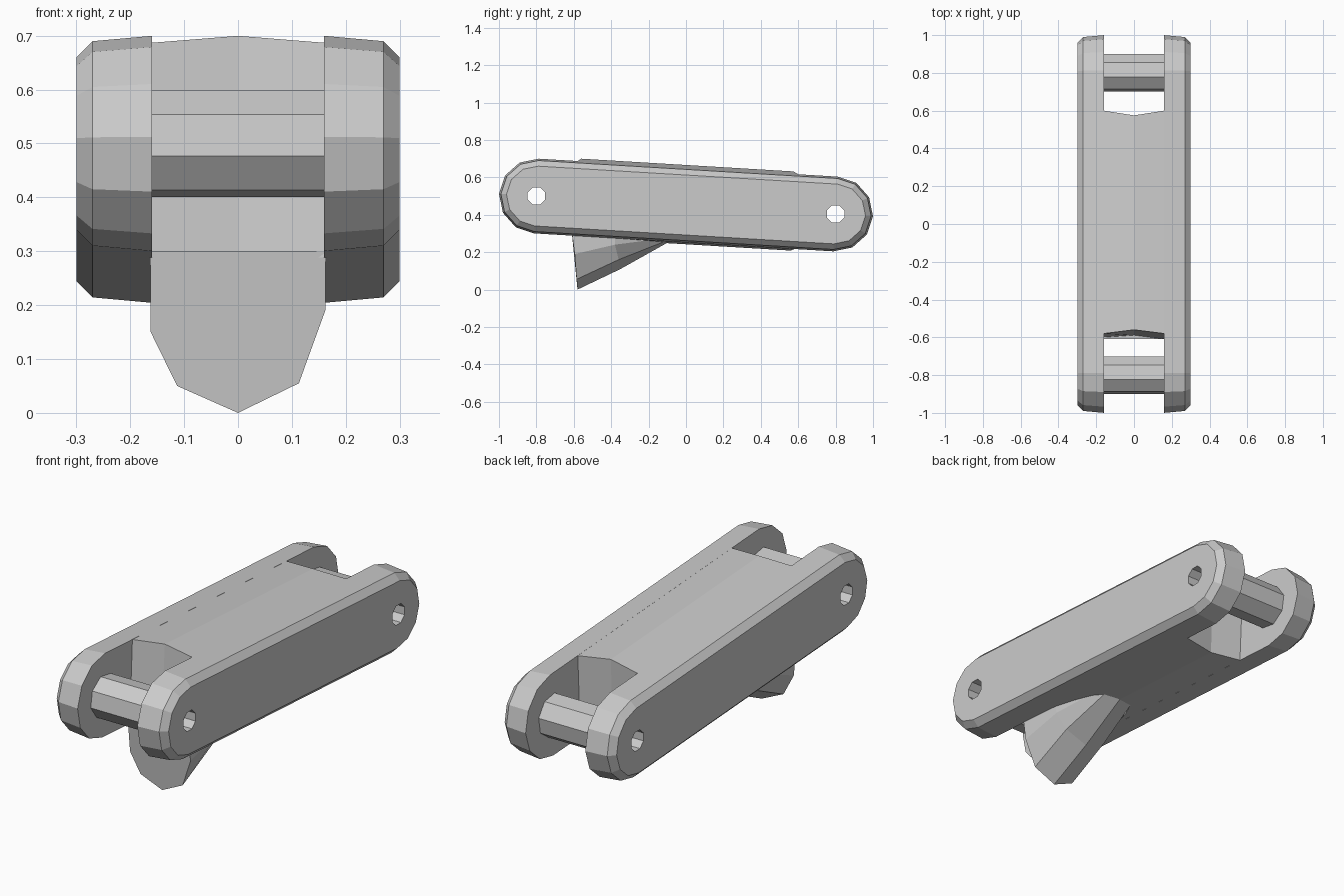
import bpy, bmesh
from math import sin, cos, pi, radians

if "Cube" in bpy.data.objects:
    bpy.data.objects.remove(bpy.data.objects["Cube"])

PINS = [(-0.8, 0.5), (0.8, 0.404)]          # pin axes (y, z)
SLOPE = (PINS[1][1] - PINS[0][1]) / 1.6
TILT = SLOPE


def axis_z(y):
    return PINS[0][1] + SLOPE * (y + 0.8)


def make(name, verts, faces):
    me = bpy.data.meshes.new(name)
    me.from_pydata(verts, [], faces)
    bm = bmesh.new()
    bm.from_mesh(me)
    bmesh.ops.recalc_face_normals(bm, faces=bm.faces)
    bm.to_mesh(me)
    bm.free()
    ob = bpy.data.objects.new(name, me)
    bpy.context.collection.objects.link(ob)
    return ob


def loft(name, rings, caps=None):
    n = len(rings[0])
    verts = [p for r in rings for p in r]
    faces = [(k * n + i, k * n + (i + 1) % n, (k + 1) * n + (i + 1) % n, (k + 1) * n + i)
             for k in range(len(rings) - 1) for i in range(n)]
    last = (len(rings) - 1) * n
    for c in caps or [range(n)]:
        faces += [tuple(c), tuple(last + i for i in c)]
    return make(name, verts, faces)


def circle(x, y, z, r, n, start):
    return [(x, y + r * cos(start + 2 * pi * i / n), z + r * sin(start + 2 * pi * i / n))
            for i in range(n)]


def stadium(x, r):
    pts = []
    for (y, z), a0 in ((PINS[1], -pi / 2), (PINS[0], pi / 2)):
        for i in range(7):
            a = a0 + TILT + pi * i / 6
            pts.append((x, y + r * cos(a), z + r * sin(a)))
    return pts


# hole cutters through both plates
cutters = [loft("hole_cutter", [circle(s, y, z, 0.05, 8, radians(22.5)) for s in (-0.5, 0.5)])
           for y, z in PINS]

# chamfered side plates
plates = []
for side, s in (("left", -1), ("right", 1)):
    p = loft(side + "_side_plate",
             [stadium(s * x, r) for x, r in ((0.16, 0.2), (0.27, 0.19), (0.30, 0.16))])
    for c in cutters:
        m = p.modifiers.new("hole", 'BOOLEAN')
        m.object, m.operation, m.solver = c, 'DIFFERENCE', 'EXACT'
        bpy.context.view_layer.objects.active = p
        bpy.ops.object.modifier_apply(modifier=m.name)
for c in cutters:
    bpy.data.objects.remove(c)

# hollow pins: outer tube and inner bore
for end, (y, z) in zip(("front", "rear"), PINS):
    n = 8
    a = radians(-32)
    rings = [circle(x, y, z, r, n, st) for x, r, st in
             ((-0.16, 0.102, a), (0.16, 0.102, a), (0.16, 0.05, radians(-22.5)),
              (-0.16, 0.05, radians(-22.5)))]
    faces = [(k * n + i, k * n + (i + 1) % n,
              ((k + 1) % 4) * n + (i + 1) % n, ((k + 1) % 4) * n + i)
             for k in range(4) for i in range(n)]
    make(end + "_pin", [p for r in rings for p in r], faces)

# centre block with ridged top and shallow V ends
front = [(-0.16, -0.58, 0.2), (0, -0.56, 0.214), (0.16, -0.58, 0.2),
         (0.16, -0.61, -0.2), (0, -0.59, -0.21), (-0.16, -0.60, -0.2)]
rear = [(-0.16, 0.60, 0.2), (0, 0.575, 0.214), (0.16, 0.60, 0.2),
        (0.16, 0.58, -0.2), (0, 0.56, -0.21), (-0.16, 0.58, -0.2)]
loft("centre_block", [[(x, y, axis_z(y) + h) for x, y, h in ring] for ring in (front, rear)],
     caps=[(0, 1, 4, 5), (1, 2, 3, 4)])

# ground spur tapering back into the underside
spur = [[(-0.163, -0.61, 0.30), (-0.162, -0.595, 0.15), (-0.113, -0.585, 0.05),
         (0, -0.58, 0.0), (0.113, -0.585, 0.055), (0.162, -0.595, 0.19), (0.163, -0.61, 0.30)],
        [(-0.16, -0.38, 0.30), (-0.155, -0.38, 0.235), (-0.11, -0.36, 0.155),
         (0, -0.35, 0.11), (0.11, -0.36, 0.16), (0.155, -0.38, 0.24), (0.16, -0.38, 0.30)],
        [(-0.12, -0.15, 0.30), (-0.11, -0.15, 0.27), (-0.08, -0.12, 0.255),
         (0, -0.10, 0.25), (0.08, -0.12, 0.255), (0.11, -0.15, 0.27), (0.12, -0.15, 0.30)]]
loft("ground_spur", spur)
